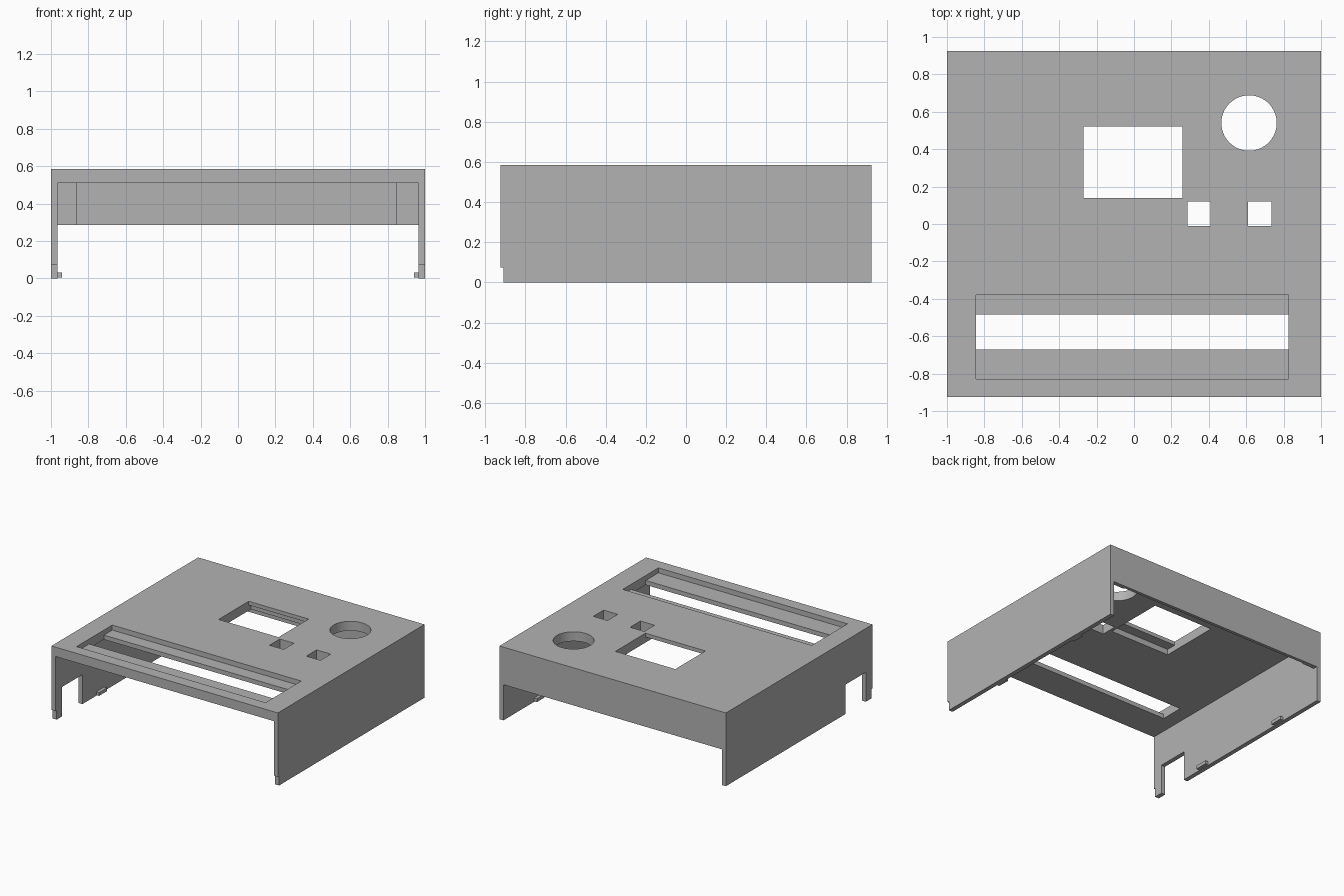
import bpy
import bmesh
from mathutils import Matrix, Vector

cube = bpy.data.objects.get("Cube")
if cube:
    bpy.data.objects.remove(cube, do_unlink=True)

grey = bpy.data.materials.new("matte grey")
grey.use_nodes = True
grey.diffuse_color = (0.45, 0.45, 0.45, 1)
grey.node_tree.nodes["Principled BSDF"].inputs["Base Color"].default_value = (0.45, 0.45, 0.45, 1)


def finish(name, bm):
    mesh = bpy.data.meshes.new(name)
    bm.to_mesh(mesh)
    bm.free()
    mesh.materials.append(grey)
    obj = bpy.data.objects.new(name, mesh)
    bpy.context.collection.objects.link(obj)
    return obj


def box(name, x, y, z):
    """Box from (low, high) ranges on each axis."""
    bm = bmesh.new()
    size = Vector((x[1] - x[0], y[1] - y[0], z[1] - z[0]))
    centre = Vector((sum(x), sum(y), sum(z))) / 2
    bmesh.ops.create_cube(bm, size=1, matrix=Matrix.Translation(centre) @ Matrix.Diagonal(size).to_4x4())
    return finish(name, bm)


def cylinder(name, x, y, z, radius, depth):
    bm = bmesh.new()
    bmesh.ops.create_cone(bm, cap_ends=True, segments=64, radius1=radius, radius2=radius,
                          depth=depth, matrix=Matrix.Translation((x, y, z)))
    return finish(name, bm)


def cut(target, cutter):
    """Subtract the cutter from the target and discard it."""
    cutter.hide_render = True
    mod = target.modifiers.new("cut", 'BOOLEAN')
    mod.operation = 'DIFFERENCE'
    mod.solver = 'EXACT'
    mod.object = cutter
    bpy.context.view_layer.objects.active = target
    bpy.ops.object.modifier_apply(modifier=mod.name)
    bpy.data.objects.remove(cutter, do_unlink=True)


TOP, UNDER = 0.585, 0.51
HALF_Y, WALL = 0.925, 0.035
INNER = 1 - WALL
through = (0.4, 0.7)

# Outer shell, open at the front and underneath
shell = box("enclosure_cover", (-1, 1), (-HALF_Y, HALF_Y), (0, TOP))
cut(shell, box("cavity", (-INNER, INNER), (-1.1, HALF_Y - WALL), (-0.1, UNDER)))
cut(shell, box("back_opening", (-INNER, INNER), (0.8, 1.1), (-0.1, 0.285)))
cut(shell, box("back_wall_relief", (-0.86, 0.845), (0.8, HALF_Y - WALL + 0.01), (0.2, UNDER)))

# Cable notch in the right wall and the small step at the front feet
cut(shell, box("cable_notch", (-1.1, -0.9), (-0.84, -0.585), (-0.1, 0.235)))
cut(shell, box("foot_step", (-1.1, 1.1), (-1.1, -0.91), (-0.1, 0.075)))

# Screen window with a recess on the underside
cut(shell, box("screen_window", (-0.27, 0.26), (0.14, 0.52), through))
cut(shell, box("screen_recess", (-0.27, 0.26), (0.06, 0.55), (0.4, 0.555)))

# Round knob hole and two square button holes
cut(shell, cylinder("knob_hole", 0.615, 0.54, 0.55, 0.148, 0.3))
for x in (0.285, 0.61):
    cut(shell, box("button_hole", (x, x + 0.125), (-0.01, 0.12), through))

# Long slot: wide shallow tray with a narrower opening through its floor
cut(shell, box("slot_tray", (-0.845, 0.825), (-0.83, -0.38), (0.545, 0.7)))
cut(shell, box("slot_opening", (-0.845, 0.825), (-0.67, -0.485), through))

# Snap clips along the inner bottom edges of both side walls
for side, name in ((-1, "right"), (1, "left")):
    for y, place in ((-0.36, "front"), (0.49, "back")):
        x = sorted((side * 0.94, side * (INNER + 0.005)))
        box(f"{name}_{place}_clip", x, (y - 0.05, y + 0.05), (0.005, 0.032))

# Flat panels with a smooth round hole
bpy.ops.object.select_all(action='DESELECT')
shell.select_set(True)
bpy.context.view_layer.objects.active = shell
bpy.ops.object.shade_smooth_by_angle(angle=0.5)
